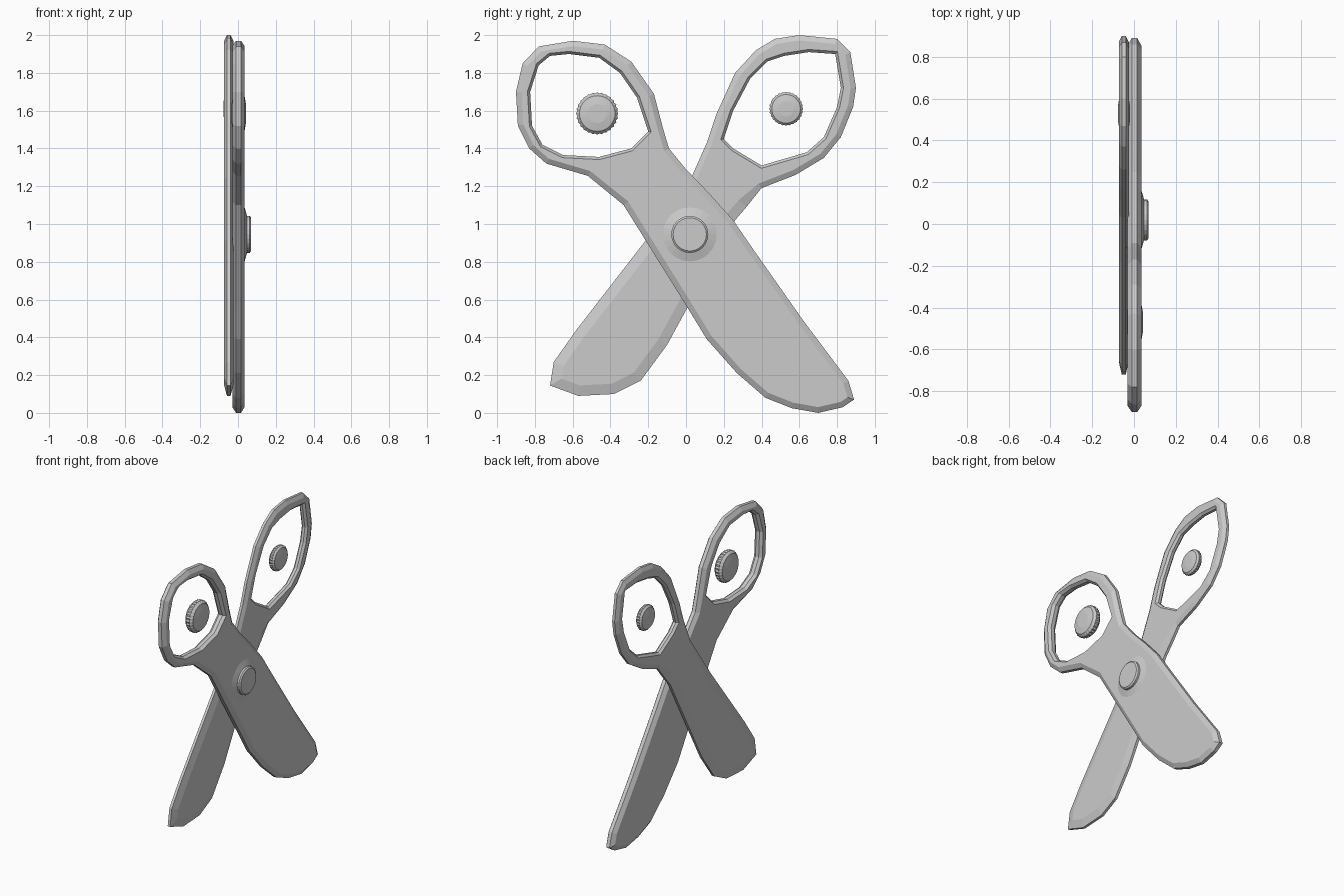
import bpy, bmesh, math
from mathutils import Vector

if "Cube" in bpy.data.objects:
    bpy.data.objects.remove(bpy.data.objects["Cube"])


def finish(bm, name):
    bmesh.ops.recalc_face_normals(bm, faces=bm.faces)
    me = bpy.data.meshes.new(name)
    bm.to_mesh(me)
    bm.free()
    ob = bpy.data.objects.new(name, me)
    bpy.context.collection.objects.link(ob)
    return ob


def inset(points, width, outward):
    # move each outline point along its corner normal
    area = sum(a[0] * b[1] - b[0] * a[1] for a, b in zip(points, points[1:] + points[:1]))
    sign = (1 if area > 0 else -1) * (-1 if outward else 1)
    result = []
    for i, p in enumerate(points):
        a, b, c = Vector(points[i - 1]), Vector(p), Vector(points[(i + 1) % len(points)])
        d1, d2 = (b - a).normalized(), (c - b).normalized()
        n1, n2 = Vector((-d1.y, d1.x)), Vector((-d2.y, d2.x))
        n = (n1 + n2).normalized()
        result.append(b + n * sign * width(p) / max(n.dot(n1), 0.7))
    return result


def bridge(bm, loops):
    for a, b in zip(loops, loops[1:]):
        n = len(a)
        for i in range(n):
            j = (i + 1) % n
            bm.faces.new((a[i], a[j], b[j], b[i]))


def scissor_half(name, outer, hole, x0, x1, blade_bevel):
    # flat plate with chamfered outer edge and finger hole
    bm = bmesh.new()
    mid, half = (x0 + x1) / 2, (x1 - x0) / 2
    caps = {-1: [], 1: []}
    for pts, is_hole in ((outer, False), (hole, True)):
        width = (lambda p: 0.014) if is_hole else (lambda p: 0.028 if p[1] > 1.15 else blade_bevel)
        small = inset(pts, width, is_hole)
        loops = []
        for ring, x in ((small, -half), (pts, -half * 0.4), (pts, half * 0.4), (small, half)):
            loops.append([bm.verts.new((mid + x, p[0], p[1])) for p in ring])
        bridge(bm, loops)
        caps[-1].append(loops[0])
        caps[1].append(loops[-1])
    for side, loops in caps.items():
        edges = [bm.edges.get((lp[i - 1], lp[i])) for lp in loops for i in range(len(lp))]
        bmesh.ops.triangle_fill(bm, edges=edges, use_beauty=True, use_dissolve=False, normal=(side, 0, 0))
    return finish(bm, name)


def turned(name, y, z, profile, sides, teeth=0.0):
    # rings of (x, radius) around the x axis, optional knurled rim
    bm = bmesh.new()
    loops = []
    big = max(r for _, r in profile)
    for x, r in profile:
        ring = []
        for i in range(sides):
            a = 2 * math.pi * i / sides
            q = r * (1 - teeth * (i % 2)) if r > big * 0.9 else r
            ring.append(bm.verts.new((x, y + q * math.cos(a), z + q * math.sin(a))))
        loops.append(ring)
    bridge(bm, loops)
    bm.faces.new(loops[0])
    bm.faces.new(loops[-1])
    return finish(bm, name)


# front half: handle upper left, blade lower right
front_outer = [(-0.60, 1.97), (-0.43, 1.95), (-0.29, 1.86), (-0.17, 1.69), (-0.12, 1.50),
               (-0.09, 1.40), (0.0, 1.29), (0.12, 1.165), (0.25, 1.02), (0.36, 0.86),
               (0.62, 0.49), (0.86, 0.17), (0.89, 0.07), (0.83, 0.03), (0.70, 0.0),
               (0.56, 0.025), (0.42, 0.08), (0.27, 0.21), (0.11, 0.39), (0.0, 0.57),
               (-0.15, 0.81), (-0.33, 1.10), (-0.52, 1.255), (-0.74, 1.32), (-0.83, 1.40),
               (-0.89, 1.52), (-0.90, 1.70), (-0.865, 1.85), (-0.78, 1.94)]
front_hole = [(-0.62, 1.90), (-0.46, 1.88), (-0.35, 1.80), (-0.26, 1.67), (-0.20, 1.49),
              (-0.29, 1.40), (-0.46, 1.355), (-0.65, 1.365), (-0.76, 1.42), (-0.815, 1.52),
              (-0.825, 1.70), (-0.78, 1.84), (-0.72, 1.89)]
scissor_half("front_blade_and_handle", front_outer, front_hole, -0.03, 0.035, 0.03)

# back half: handle upper right, blade lower left
back_outer = [(0.60, 2.0), (0.80, 1.98), (0.87, 1.91), (0.90, 1.72), (0.885, 1.62),
              (0.82, 1.46), (0.73, 1.35), (0.58, 1.26), (0.40, 1.19), (0.32, 1.09),
              (0.26, 1.02), (0.02, 0.58), (-0.10, 0.36), (-0.24, 0.17), (-0.38, 0.10),
              (-0.57, 0.09), (-0.72, 0.145), (-0.70, 0.27), (-0.58, 0.44), (-0.20, 0.93),
              (0.03, 1.25), (0.11, 1.43), (0.16, 1.58), (0.26, 1.80), (0.37, 1.92), (0.47, 1.98)]
back_hole = [(0.52, 1.89), (0.65, 1.91), (0.79, 1.90), (0.82, 1.72), (0.80, 1.62),
             (0.73, 1.46), (0.64, 1.38), (0.40, 1.31), (0.25, 1.40), (0.20, 1.45),
             (0.25, 1.60), (0.34, 1.77), (0.43, 1.86)]
scissor_half("back_blade_and_handle", back_outer, back_hole, -0.073, -0.025, 0.055)

# pivot screw with a shallow flared seat
turned("pivot_screw", 0.02, 0.945,
       [(-0.04, 0.08), (0.03, 0.08), (0.033, 0.15), (0.048, 0.098), (0.062, 0.098), (0.07, 0.088)], 24)

# knurled discs floating in the finger holes
for name, y, z, r, x0, x1 in (("left_knurled_disc", -0.47, 1.585, 0.112, -0.034, 0.042),
                              ("right_knurled_disc", 0.53, 1.61, 0.09, -0.076, -0.02)):
    m, h = (x0 + x1) / 2, (x1 - x0) / 2
    turned(name, y, z, [(m + h * k, r * s) for k, s in
                        ((-1, 0.45), (-0.8, 0.84), (-0.35, 1), (0.35, 1), (0.8, 0.84), (1, 0.45))], 56, 0.05)
